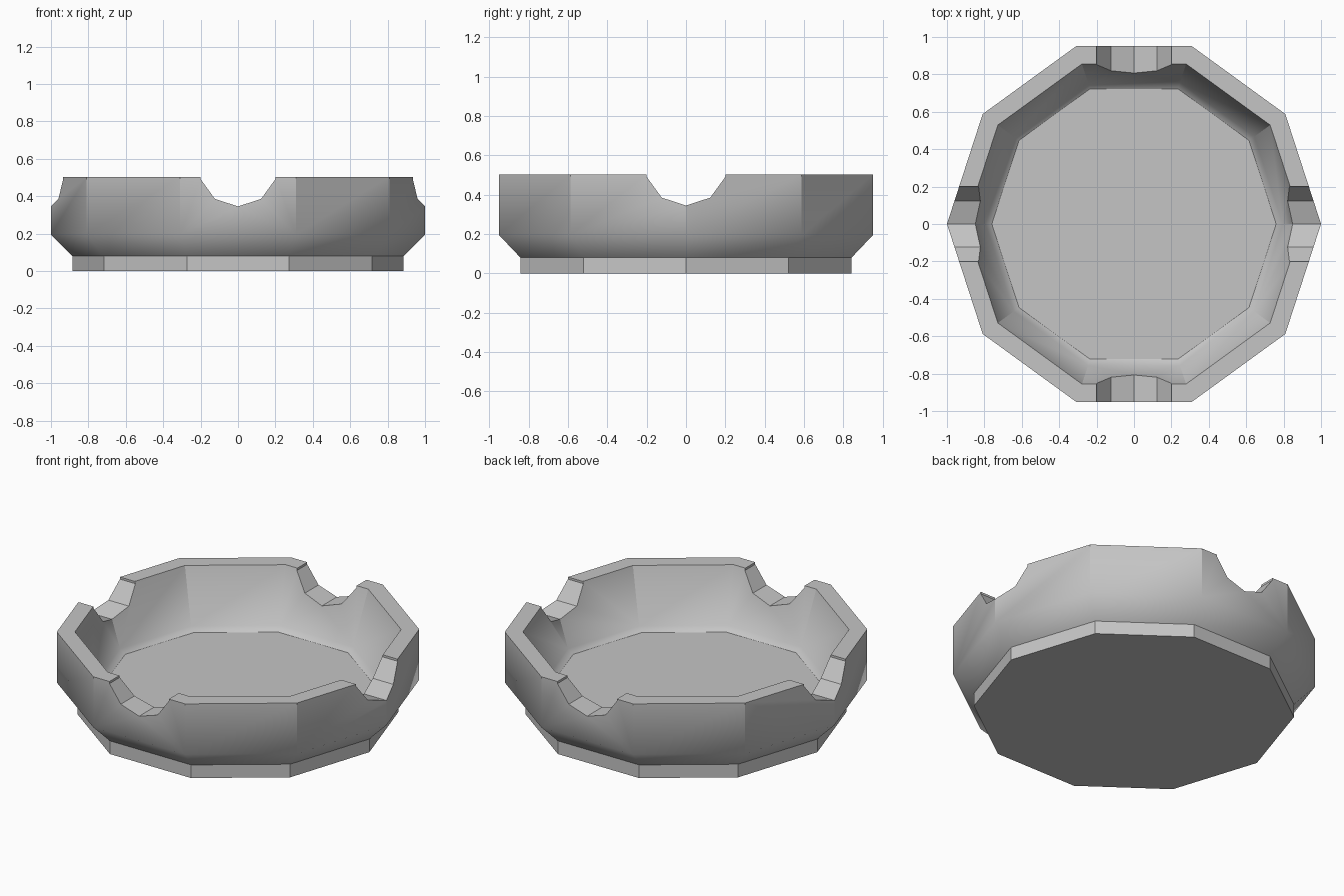
import bpy, bmesh
from math import cos, sin, pi, radians

cube = bpy.data.objects.get("Cube")
if cube:
    bpy.data.objects.remove(cube, do_unlink=True)

SIDES = 10
SHOULDER_Z, COVE_Z = 0.195, 0.18
# (radius, height) from the underside, up the outside, and down to the floor
PROFILE = [(0.885, 0), (0.885, 0.08), (1.0, SHOULDER_Z), (1.0, 0.503),
           (0.9, 0.503), (0.795, COVE_Z), (0.76, 0.155)]

grey = bpy.data.materials.new("grey")
grey.use_nodes = True
colour = (0.56, 0.56, 0.56, 1)
grey.diffuse_color = colour
grey.node_tree.nodes["Principled BSDF"].inputs["Base Color"].default_value = colour

# Ten-sided dish turned from the profile
bm = bmesh.new()
rings = [[bm.verts.new((r * cos(2 * pi * i / SIDES), r * sin(2 * pi * i / SIDES), z))
          for i in range(SIDES)] for r, z in PROFILE]
for low, high in zip(rings, rings[1:]):
    for i in range(SIDES):
        j = (i + 1) % SIDES
        bm.faces.new((low[i], low[j], high[j], high[i]))
bm.faces.new(rings[0][::-1])
bm.faces.new(rings[-1])
bmesh.ops.recalc_face_normals(bm, faces=bm.faces)
mesh = bpy.data.meshes.new("ashtray_dish")
bm.to_mesh(mesh)
bm.free()
mesh.materials.append(grey)
dish = bpy.data.objects.new("ashtray_dish", mesh)
bpy.context.collection.objects.link(dish)

# Four rest notches, cut by two crossing rods
for turn in (0, pi / 2):
    bpy.ops.mesh.primitive_cylinder_add(vertices=SIDES, radius=0.21, depth=3,
                                        location=(0, 0, 0.555),
                                        rotation=(pi / 2, 0, turn))
    rod = bpy.context.object
    rod.name = "notch_cutter"
    rod.hide_render = True
    rod.data.materials.append(grey)
    cut = dish.modifiers.new("notch", 'BOOLEAN')
    cut.operation, cut.solver, cut.object = 'DIFFERENCE', 'EXACT', rod
    bpy.context.view_layer.objects.active = dish
    bpy.ops.object.modifier_apply(modifier=cut.name)
    bpy.data.objects.remove(rod, do_unlink=True)

# Soft shoulder and cove, crisp edges elsewhere
bm = bmesh.new()
bm.from_mesh(dish.data)
for face in bm.faces:
    face.smooth = True
for edge in bm.edges:
    soft = any(all(abs(v.co.z - z) < 0.004 for v in edge.verts)
               for z in (SHOULDER_Z, COVE_Z))
    edge.smooth = soft or edge.calc_face_angle(0) < radians(30)
bm.to_mesh(dish.data)
bm.free()
